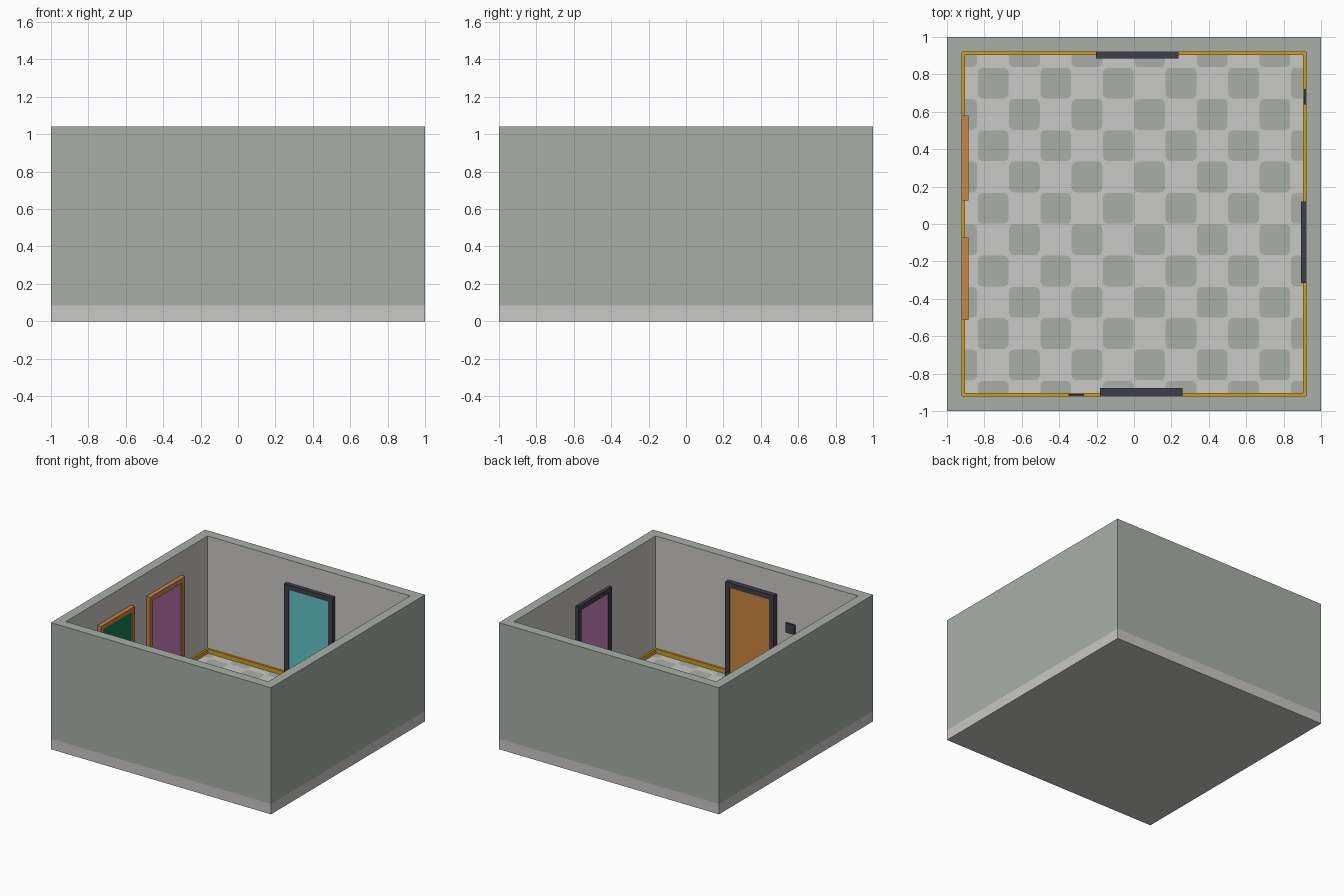
import bpy, bmesh, math
from mathutils import Matrix

if "Cube" in bpy.data.objects:
    bpy.data.objects.remove(bpy.data.objects["Cube"])

FLOOR, TOP, INNER = 0.085, 1.04, 0.92


def mat(name, r, g, b):
    m = bpy.data.materials.new(name)
    lin = [c / 12.92 if c <= 0.04045 else ((c + 0.055) / 1.055) ** 2.4
           for c in (r / 255, g / 255, b / 255)]
    m.diffuse_color = (*lin, 1)
    m.use_nodes = True
    m.node_tree.nodes["Principled BSDF"].inputs["Base Color"].default_value = m.diffuse_color
    return m


SAGE = mat("sage", 168, 175, 168)
GREY = mat("light grey", 201, 200, 198)
GOLD = mat("gold", 212, 160, 15)
ORANGE = mat("orange wood", 200, 134, 64)
DARK = mat("dark slate", 64, 62, 73)
TEAL = mat("teal", 98, 197, 199)
PURPLE = mat("purple", 203, 130, 188)
GREEN = mat("green", 17, 132, 80)


def finish(name, bm, *mats):
    me = bpy.data.meshes.new(name)
    bm.to_mesh(me)
    bm.free()
    for m in mats:
        me.materials.append(m)
    ob = bpy.data.objects.new(name, me)
    bpy.context.collection.objects.link(ob)
    return ob


def add_box(bm, x0, x1, y0, y1, z0, z1):
    M = Matrix.Translation(((x0 + x1) / 2, (y0 + y1) / 2, (z0 + z1) / 2)) \
        @ Matrix.Diagonal((x1 - x0, y1 - y0, z1 - z0, 1))
    bmesh.ops.create_cube(bm, size=1, matrix=M)


def square_ring(name, outer, inner, z0, z1, *mats):
    """Square tube; faces looking into the room take the last material."""
    bm = bmesh.new()
    loops = []
    for r, z in ((outer, z0), (outer, z1), (inner, z1), (inner, z0)):
        loops.append([bm.verts.new((sx * r, sy * r, z))
                      for sx, sy in ((-1, -1), (1, -1), (1, 1), (-1, 1))])
    for k in range(4):
        a, b = loops[k], loops[(k + 1) % 4]
        for i in range(4):
            j = (i + 1) % 4
            f = bm.faces.new((a[i], a[j], b[j], b[i]))
            f.material_index = len(mats) - 1 if k == 2 else 0
    bmesh.ops.recalc_face_normals(bm, faces=bm.faces)
    return finish(name, bm, *mats)


# Floor slab, walls and skirting board
bm = bmesh.new()
add_box(bm, -1, 1, -1, 1, 0, FLOOR)
finish("floor_slab", bm, GREY)
square_ring("walls", 1, INNER, FLOOR, TOP, SAGE, GREY)
square_ring("skirting_board", INNER, 0.904, FLOOR, 0.12, GOLD)

# Rounded checker tiles, clipped where they meet the walls
bm = bmesh.new()
PITCH, HALF, RAD = 0.1674, 0.082, 0.025
LIM = 0.91
for i in range(-1, 11):
    for j in range(-1, 11):
        if (i + j) % 2:
            continue
        cx, cy = -0.7533 + PITCH * i, 0.7533 - PITCH * j
        ring = []
        for q, (sx, sy) in enumerate(((1, 1), (-1, 1), (-1, -1), (1, -1))):
            for s in range(4):
                a = math.pi / 2 * (q + s / 3)
                ring.append((cx + sx * (HALF - RAD) + RAD * math.cos(a),
                             cy + sy * (HALF - RAD) + RAD * math.sin(a)))
        bm.faces.new([bm.verts.new((x, y, FLOOR + 0.002)) for x, y in ring])
for axis in (0, 1):
    for s in (-1, 1):
        n = [0, 0, 0]
        n[axis] = s
        bmesh.ops.bisect_plane(bm, geom=bm.verts[:] + bm.edges[:] + bm.faces[:],
                               plane_co=[c * LIM for c in n], plane_no=n,
                               clear_outer=True)
finish("floor_tiles", bm, SAGE)


# Doors and switches are built against the back wall, then turned to their wall
def turned(bm, angle):
    bmesh.ops.rotate(bm, verts=bm.verts, matrix=Matrix.Rotation(math.radians(angle), 3, 'Z'))


def door(name, angle, u, depth, frame_mat, panel_mat, w=0.44, top=0.853, t=0.04):
    a, b = u - w / 2, u + w / 2
    y = INNER - depth
    bm = bmesh.new()
    add_box(bm, a, a + t, y, INNER, FLOOR, top)
    add_box(bm, b - t, b, y, INNER, FLOOR, top)
    add_box(bm, a + t, b - t, y, INNER, top - t, top)
    turned(bm, angle)
    finish(name + "_frame", bm, frame_mat)
    bm = bmesh.new()
    add_box(bm, a + t, b - t, y + 0.008, INNER, FLOOR, top - t)
    turned(bm, angle)
    finish(name + "_panel", bm, panel_mat)


def switch(name, angle, u, z=0.61):
    bm = bmesh.new()
    add_box(bm, u - 0.041, u + 0.041, INNER - 0.012, INNER, z - 0.04, z + 0.04)
    turned(bm, angle)
    finish(name, bm, DARK)


door("back_door", 0, 0.018, 0.034, DARK, TEAL)
door("left_door_rear", 90, 0.352, 0.034, ORANGE, PURPLE, w=0.455, top=0.848)
door("left_door_front", 90, -0.292, 0.034, ORANGE, GREEN, top=0.852)
door("front_door", 180, -0.038, 0.043, DARK, ORANGE, top=0.858)
door("right_door", -90, 0.098, 0.026, DARK, PURPLE, w=0.435, top=0.862)
switch("front_switch", 180, 0.308)
switch("right_switch", -90, -0.68)
